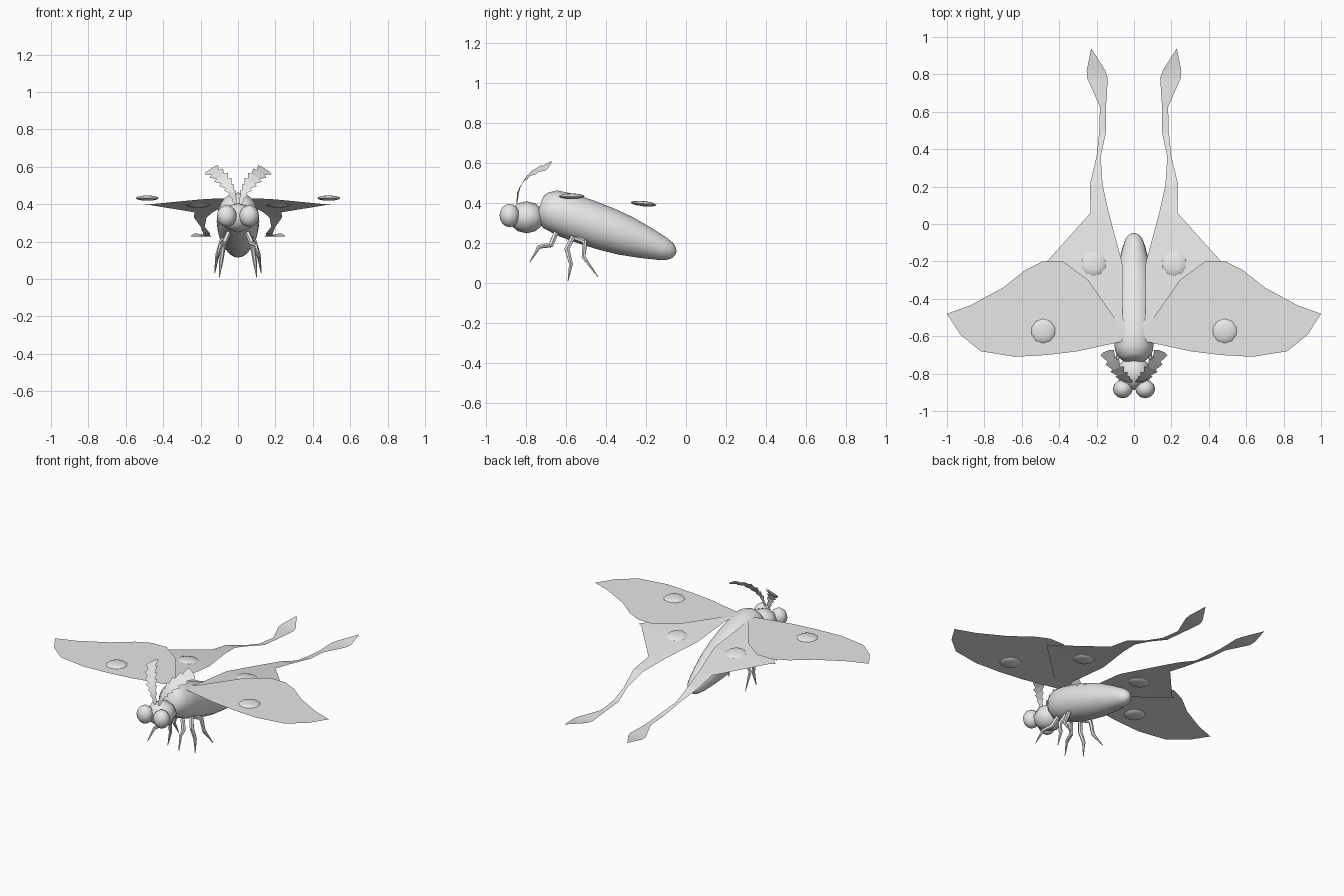
import bpy, bmesh, math
from mathutils import Vector, Matrix

if "Cube" in bpy.data.objects:
    bpy.data.objects.remove(bpy.data.objects["Cube"])

grey = bpy.data.materials.new("plain grey")
grey.use_nodes = True
grey.diffuse_color = (0.8, 0.8, 0.8, 1)
grey.node_tree.nodes["Principled BSDF"].inputs["Base Color"].default_value = (0.8, 0.8, 0.8, 1)


def finish(name, bm, mirror=True, smooth=40):
    mesh = bpy.data.meshes.new(name)
    bm.to_mesh(mesh)
    bm.free()
    mesh.materials.append(grey)
    obj = bpy.data.objects.new(name, mesh)
    bpy.context.collection.objects.link(obj)
    if smooth:
        bpy.ops.object.select_all(action="DESELECT")
        obj.select_set(True)
        bpy.context.view_layer.objects.active = obj
        bpy.ops.object.shade_smooth_by_angle(angle=math.radians(smooth))
    if mirror:
        mod = obj.modifiers.new("Mirror", "MIRROR")
        mod.use_mirror_merge = False
    return obj


def tube(name, points, radii, sides, mirror=True, smooth=40):
    """Loft rings of the given radii along a path."""
    bm = bmesh.new()
    pts = [Vector(p) for p in points]
    rings = []
    for i, (p, r) in enumerate(zip(pts, radii)):
        d = (pts[min(i + 1, len(pts) - 1)] - pts[max(i - 1, 0)]).normalized()
        u = Vector((1, 0, 0))
        u = (u - d * u.dot(d)).normalized()
        v = d.cross(u)
        angles = [math.tau * k / sides for k in range(sides)]
        rings.append([bm.verts.new(p + r * (u * math.cos(a) + v * math.sin(a))) for a in angles])
    for a, b in zip(rings, rings[1:]):
        for k in range(sides):
            n = (k + 1) % sides
            bm.faces.new((a[k], a[n], b[n], b[k]))
    bm.faces.new(rings[0][::-1])
    bm.faces.new(rings[-1])
    return finish(name, bm, mirror, smooth)


def ball(name, centre, size, mirror=True, tilt=0.0, segments=10, rings=6):
    bm = bmesh.new()
    bmesh.ops.create_uvsphere(bm, u_segments=segments, v_segments=rings, radius=1)
    bm.transform(Matrix.Translation(centre) @ Matrix.Rotation(tilt, 4, "X")
                 @ Matrix.Diagonal((*size, 1)))
    return finish(name, bm, mirror, 80)


def strip(name, rows):
    """Sheet made from pairs of edge points."""
    bm = bmesh.new()
    pairs = [(bm.verts.new(a), bm.verts.new(b)) for a, b in rows]
    for (a, b), (c, d) in zip(pairs, pairs[1:]):
        bm.faces.new((a, b, d, c))
    return finish(name, bm, smooth=0)


# Body: one tapering form, sloping down to the tail
profile = [(-.73, .05), (-.715, .075), (-.68, .10), (-.60, .112), (-.50, .114), (-.40, .11),
           (-.30, .10), (-.20, .08), (-.12, .06), (-.08, .045), (-.06, .028), (-.05, .008)]
tube("body", [(0, y, .34 - .35 * (y + .6)) for y, r in profile],
     [r for y, r in profile], 16, mirror=False, smooth=60)

# Head and eyes
ball("head", (0, -.797, .328), (.092, .08, .09), mirror=False, tilt=math.pi / 2, segments=8)
ball("eyes", (.06, -.882, .337), (.053, .05, .058), segments=12, rings=8)

# Feathered antennae with a saw-tooth edge
path = [Vector(p) for p in ((.012, -.845, .40), (.03, -.838, .46), (.06, -.815, .51),
                            (.10, -.765, .555), (.148, -.68, .588))]
across = Vector((.75, -.3, -.5)).normalized()
teeth, rows = 7, []
for i in range(teeth):
    for part, scale in ((0.0, .7), (.85, 1.2)):
        t = (i + part) / teeth
        f = t * (len(path) - 1)
        k = int(f)
        centre = path[k].lerp(path[k + 1], f - k)
        w = across * scale * (.008 + .03 * min(1, t * 1.6))
        rows.append((centre - w, centre + w))
rows.append((path[-1] - across * .022, path[-1] + across * .022))
strip("antennae", rows)

# Legs, jointed and tapering to a point
legs = {
    "front_legs": [(.05, -.65, .25), (.075, -.675, .19), (.095, -.735, .18), (.115, -.78, .105)],
    "middle_legs": [(.05, -.56, .24), (.08, -.595, .17), (.09, -.575, .095), (.10, -.59, .01)],
    "hind_legs": [(.05, -.56, .23), (.085, -.505, .205), (.11, -.512, .13), (.125, -.44, .03)],
}
for name, points in legs.items():
    tube(name, points, (.014, .014, .011, .002), 6)

# Forewings: flat sheets
outline = [(.02, -.62), (.07, -.63), (.3, -.68), (.46, -.70), (.635, -.71), (.82, -.68),
           (.93, -.59), (1, -.48), (.875, -.435), (.7, -.34), (.58, -.245), (.487, -.2),
           (.38, -.2), (.245, -.3), (.07, -.55), (.02, -.58)]
bm = bmesh.new()
bm.faces.new([bm.verts.new((x, y, .433)) for x, y in outline])
finish("forewings", bm, smooth=0)

# Hindwings: rows of y, z, inner x and outer x, ending in long paddle tails
rows = [(-.56, .43, .02, .12), (-.55, .429, .04, .157), (-.50, .425, .06, .21),
        (-.22, .397, .062, .5), (-.2, .395, .065, .465), (.06, .357, .135, .232),
        (.21, .33, .168, .236), (.36, .28, .178, .2), (.49, .245, .15, .186),
        (.625, .233, .15, .182), (.78, .228, .14, .25), (.82, .23, .153, .253),
        (.935, .245, .226, .23)]
strip("hindwings", [((a, y, z), (b, y, z)) for y, z, a, b in rows])

# Raised lens spots on the wings
ball("forewing_spots", (.485, -.572, .433), (.065, .065, .014))
ball("hindwing_spots", (.215, -.212, .396), (.065, .065, .013), tilt=-.1)
